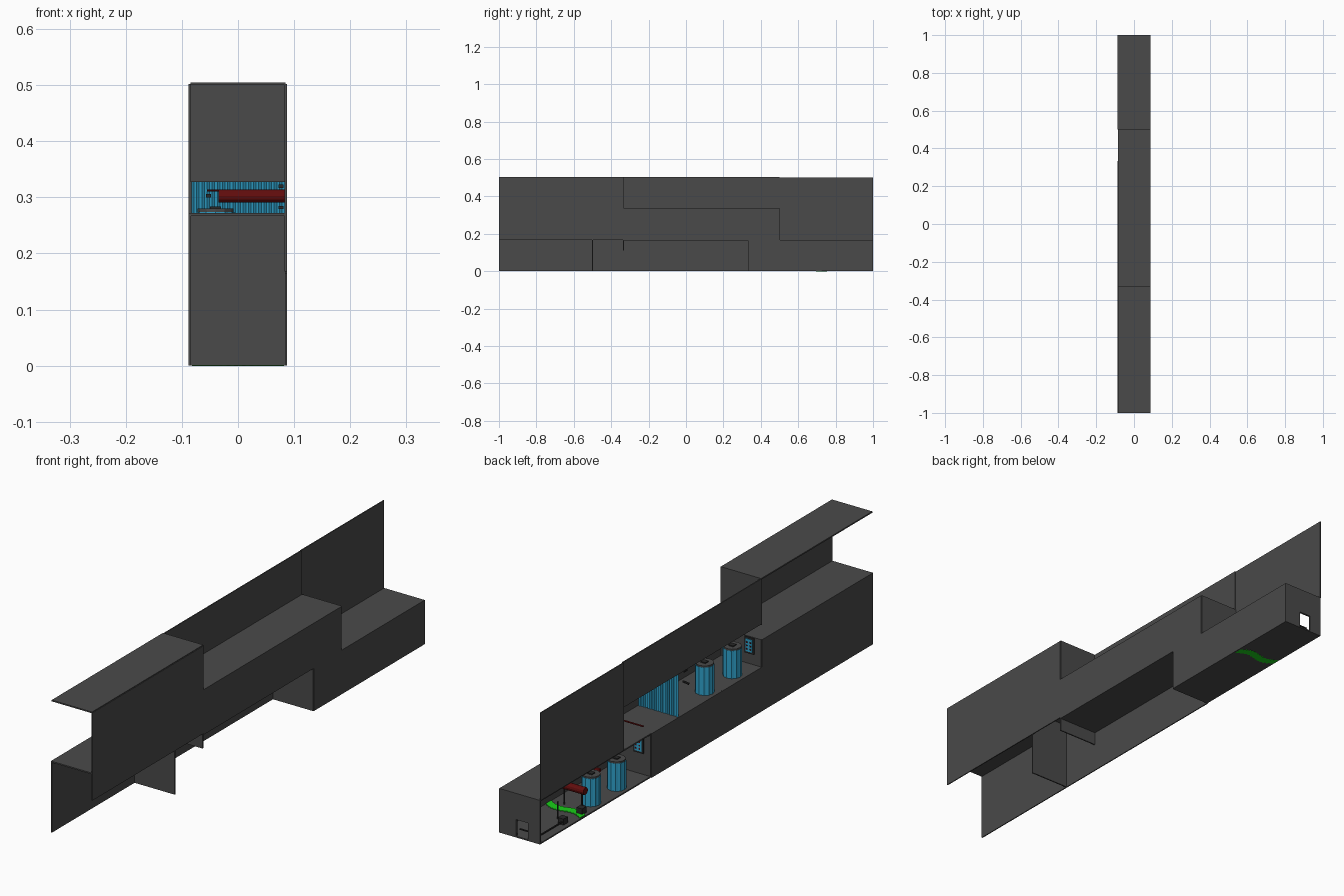
import bpy, bmesh, math
from mathutils import Vector

cube = bpy.data.objects.get("Cube")
if cube:
    bpy.data.objects.remove(cube, do_unlink=True)


def material(name, rgb):
    m = bpy.data.materials.new(name)
    m.use_nodes = True
    m.diffuse_color = (*rgb, 1)
    m.node_tree.nodes["Principled BSDF"].inputs["Base Color"].default_value = (*rgb, 1)
    return m


GREY = material("panel grey", (0.068, 0.068, 0.068))
BLUE = material("bright blue", (0.028, 0.36, 0.60))
RED = material("dark red", (0.12, 0.004, 0.004))
GREEN = material("acid green", (0.01, 0.62, 0.01))
DARK = material("dark metal", (0.022, 0.022, 0.022))


def finish(name, bm, *mats):
    bmesh.ops.recalc_face_normals(bm, faces=bm.faces)
    mesh = bpy.data.meshes.new(name)
    bm.to_mesh(mesh)
    bm.free()
    for m in mats:
        mesh.materials.append(m)
    ob = bpy.data.objects.new(name, mesh)
    bpy.context.collection.objects.link(ob)
    return ob


def box(name, x, y, z, mat=GREY):
    """Box from three (low, high) ranges."""
    bm = bmesh.new()
    bmesh.ops.create_cube(bm, size=1)
    for v in bm.verts:
        v.co = Vector([(a + b) / 2 + c * (b - a) for (a, b), c in zip((x, y, z), v.co)])
    return finish(name, bm, mat)


def rod(name, p, q, radius, mat, sides=12):
    """Cylinder between two points."""
    p, q = Vector(p), Vector(q)
    bm = bmesh.new()
    bmesh.ops.create_cone(bm, cap_ends=True, segments=sides, radius1=radius,
                          radius2=radius, depth=(q - p).length)
    rot = (q - p).to_track_quat('Z', 'Y')
    for v in bm.verts:
        v.co = rot @ v.co + (p + q) / 2
    return finish(name, bm, mat)


T = 0.005                        # panel thickness
L, M, N = -0.333, 0.333, 0.5     # main breaks along the length
Z1, Z2, Z3, ZS = 0.168, 0.335, 0.505, 0.272
WIDE = (-0.085, 0.085)

# Side walls on +x, stepping down towards the back
for name, y, z in (("front", (-1, L), (Z1, 0.502)), ("middle", (L, N), (Z1 - T, Z2)),
                   ("back", (M, 1), (0, Z1))):
    box(name + "_east_wall", (0.083, 0.087), y, z)

# Side walls on -x, leaving a stepped opening into the rooms
for name, x, y, z in (("front_lower", -0.088, (-1, L), (0, ZS)),
                      ("middle_lower", -0.088, (L, M), (0, Z1)),
                      ("middle_upper", -0.085, (L, N), (Z2 - T, 0.503)),
                      ("back_upper", -0.088, (N, 1), (Z1, 0.502))):
    box(name + "_west_wall", (x, x + 0.004), y, z)

# Floors and roofs
for name, y, top in (("front_roof", (-1, L), Z3), ("middle_roof", (L, N), Z2),
                     ("back_roof", (N, 1), Z1), ("front_floor", (-1, L), ZS),
                     ("middle_floor", (L, N), Z1), ("back_floor", (M, 1), T)):
    box(name, WIDE, y, (top - T, top))

# Cross walls
for name, y, z in (("front_room_end", L, (Z2 - 0.008, Z3)), ("floor_step", L, (0.112, ZS)),
                   ("support_wall", -0.5, (0, ZS - T)), ("middle_room_end", N, (Z1, Z2)),
                   ("back_room_start", M, (0, Z1))):
    box(name, WIDE, (y - T / 2, y + T / 2), z)

# End wall with a doorway
D0, D1, DH = -0.034, 0.016, 0.068
box("end_wall_west", (-0.085, D0), (1 - T, 1), (0, Z1))
box("end_wall_east", (D1, 0.085), (1 - T, 1), (0, Z1))
box("end_wall_lintel", (D0, D1), (1 - T, 1), (DH, Z1))
for i, (x, z) in enumerate((((D0 - .002, D0), (T, DH)), ((D1, D1 + .002), (T, DH)),
                            ((D0 - .002, D1 + .002), (DH, DH + .002)))):
    box(f"door_frame_{i}", x, (0.992, 1), z, DARK)
box("door_rail", (D0, D1), (0.975, 0.98), (0.022, 0.026), DARK)

# Corrugated blue partition in the middle room
bm = bmesh.new()
n = 36
rows = []
for off in (0, 0.003):
    for z in (Z1, Z2 - T):
        rows.append([bm.verts.new((-0.083 + 0.166 * i / n, 0.164 + off + 0.004 * (i % 2), z))
                     for i in range(n + 1)])
for a, b in ((0, 1), (1, 3), (3, 2), (2, 0)):
    for i in range(n):
        bm.faces.new((rows[a][i], rows[a][i + 1], rows[b][i + 1], rows[b][i]))
finish("blue_partition", bm, BLUE)


# Fluted drums with dark lids
def drum(name, x, y, z, r=0.034, h=0.106):
    bm = bmesh.new()
    k = 24
    rings = []
    for zz in (z, z + h):
        rings.append([bm.verts.new((x + r * (1 - 0.06 * (i % 2)) * math.cos(math.tau * i / k),
                                    y + r * (1 - 0.06 * (i % 2)) * math.sin(math.tau * i / k), zz))
                      for i in range(k)])
    for i in range(k):
        j = (i + 1) % k
        bm.faces.new((rings[0][i], rings[0][j], rings[1][j], rings[1][i]))
    bm.faces.new(rings[0])
    bm.faces.new(rings[1])
    finish(name, bm, BLUE)
    rod(name + "_lid", (x, y, z + h), (x, y, z + h + 0.006), r * 0.95, GREY, 12)
    box(name + "_cap", (x - .01, x + .01), (y - .01, y + .01), (z + h + .006, z + h + .01), DARK)


for i, (y, z) in enumerate(((-0.222, Z1), (-0.055, Z1), (0.475, T), (0.628, T))):
    drum(f"drum_{i}", -0.04, y, z)


# Control panels on the cross walls: frame, screen and buttons
def control_panel(name, y, z):
    box(name + "_frame", (-0.057, -0.017), (y, y + 0.004), (z, z + 0.062), DARK)
    box(name + "_screen", (-0.051, -0.023), (y + 0.003, y + 0.006), (z + .007, z + .055), BLUE)
    for i in range(3):
        for j in range(2):
            x, zz = -0.046 + 0.015 * j, z + 0.014 + 0.013 * i
            box(f"{name}_button_{i}{j}", (x, x + .005), (y + .005, y + .008), (zz, zz + .005), RED)


control_panel("lower_panel", M + T / 2, 0.085)
control_panel("upper_panel", L + T / 2, 0.208)

# Red pipes running across the rooms
rod("middle_pipe", (-0.035, 0.08, 0.302), (0.083, 0.08, 0.302), 0.0115, RED)
rod("middle_thin_pipe", (-0.055, 0.08, 0.312), (0.083, 0.08, 0.312), 0.002, RED, 8)
rod("floor_pipe", (-0.055, 0.335, 0.188), (0.083, 0.335, 0.188), 0.003, RED, 8)
rod("back_pipe", (-0.06, 0.69, 0.078), (0.083, 0.69, 0.078), 0.014, RED)
rod("back_thin_pipe", (-0.03, 0.56, 0.1), (0.083, 0.56, 0.1), 0.007, RED, 8)
for i, (x, z) in enumerate(((0.072, 0.317), (0.072, 0.279), (-0.057, 0.3))):
    box(f"pipe_bracket_{i}", (x, x + .009), (0.072, 0.09), (z, z + 0.006), DARK)
rod("valve_arm", (-0.05, 0.09, 0.265), (-0.075, 0.09, 0.262), 0.004, DARK, 8)

# Stands, low rail and small machines in the back room
for i, (x, y) in enumerate(((-0.045, 0.69), (0.03, 0.69), (-0.02, 0.8))):
    rod(f"stand_{i}", (x, y, T), (x, y, 0.07), 0.003, DARK, 8)
rod("low_rail", (-0.06, 0.82, 0.015), (-0.06, 0.98, 0.015), 0.003, DARK, 8)
for i, (x, y) in enumerate(((-0.055, 0.82), (-0.06, 0.715))):
    box(f"machine_{i}", (x - .012, x + .012), (y - .013, y + .013), (T, 0.028), DARK)

# Green stream winding across the back floor
bm = bmesh.new()
n = 24
layers = []
for z in (-0.0006, 0.0075):
    for side in (-1, 1):
        line = []
        for i in range(n + 1):
            t = i / n
            y = 0.71 + 0.03 * t + 0.012 * math.sin(math.tau * t)
            line.append(bm.verts.new((0.082 - 0.164 * t, y + side * (0.014 + 0.005 * (i % 2)), z)))
        layers.append(line)
for a, b in ((0, 1), (1, 3), (3, 2), (2, 0)):
    for i in range(n):
        bm.faces.new((layers[a][i], layers[a][i + 1], layers[b][i + 1], layers[b][i]))
for i in (0, n):
    bm.faces.new((layers[0][i], layers[1][i], layers[3][i], layers[2][i]))
finish("green_stream", bm, GREEN)
